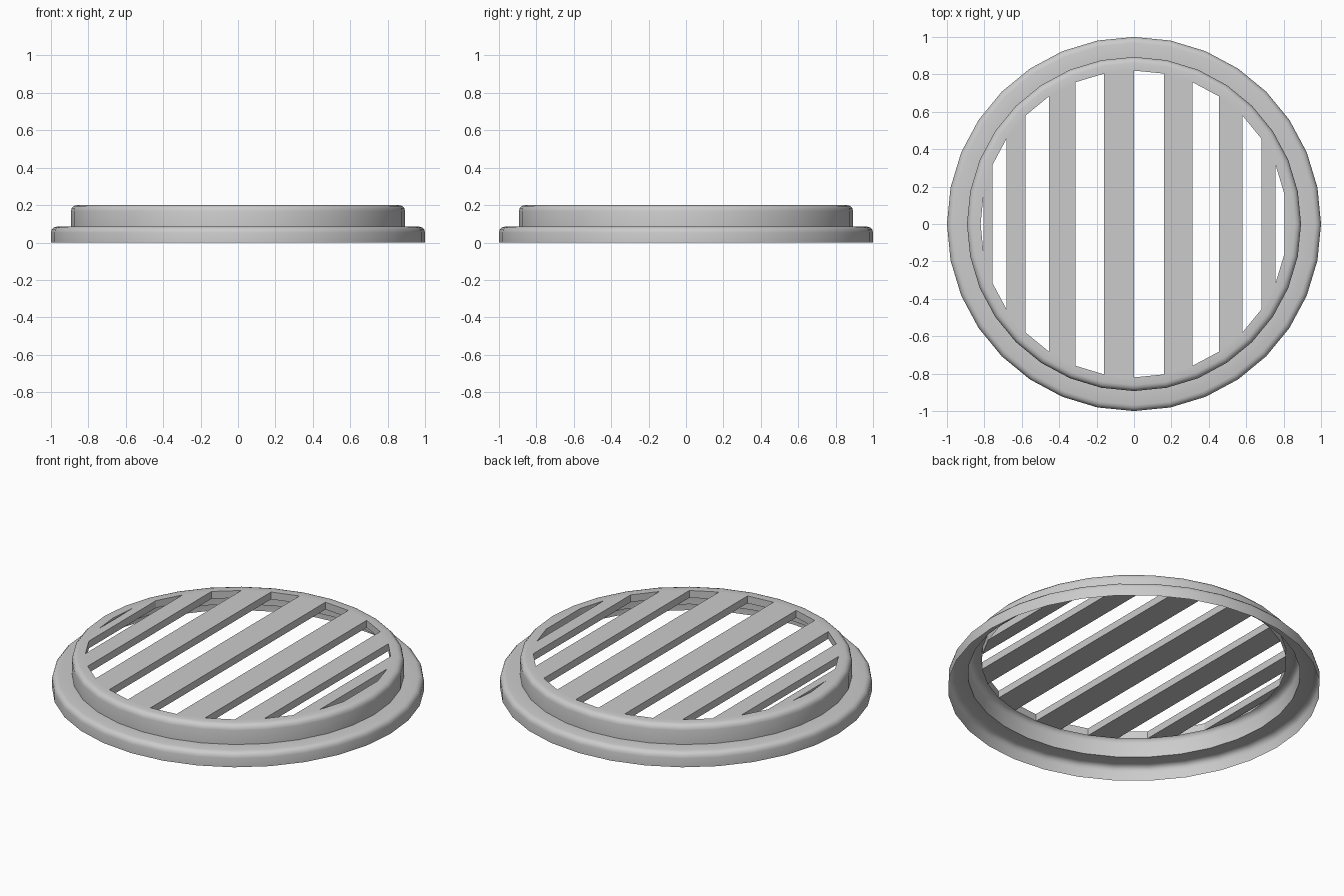
import bpy, bmesh
from math import sin, cos, radians, pi

if "Cube" in bpy.data.objects:
    bpy.data.objects.remove(bpy.data.objects["Cube"])

N = 32                 # sides of the round vent
R_HOLE = 0.82          # radius of the slotted area
TOP, LOW = 0.20, 0.157 # top and underside of the grille bars


def ring_point(r, k, z):
    a = 2 * pi * k / N
    return (r * cos(a), r * sin(a), z)


def rounded(r, z, rad=0.032):
    """Rounded outer corner, from the wall to the top."""
    return [(r - rad + rad * cos(radians(a)), z - rad + rad * sin(radians(a)))
            for a in (0, 30, 60, 90)]


def finish(bm, name, smooth):
    me = bpy.data.meshes.new(name)
    bm.to_mesh(me)
    bm.free()
    ob = bpy.data.objects.new(name, me)
    bpy.context.collection.objects.link(ob)
    if smooth:
        bpy.ops.object.select_all(action='DESELECT')
        ob.select_set(True)
        bpy.context.view_layer.objects.active = ob
        bpy.ops.object.shade_smooth_by_angle(angle=radians(40))
    return ob


# Thin stepped housing: flange, raised collar and flat rim
profile = ([(1.0, 0.0)] + rounded(1.0, 0.085) + [(0.893, 0.085)]
           + rounded(0.893, TOP) + [(R_HOLE, TOP)])
bm = bmesh.new()
rings = [[bm.verts.new(ring_point(r, k, z)) for k in range(N)] for r, z in profile]
for a, b in zip(rings, rings[1:]):
    for k in range(N):
        n = (k + 1) % N
        bm.faces.new((a[k], a[n], b[n], b[k]))
finish(bm, "vent_housing", True)

# Grille: columns between rim corners alternate between bar and slot
bars, ends = bmesh.new(), bmesh.new()
for i in range(N // 2):
    if i % 2 == 0:
        keys = [i, i + 1, -i - 1, -i]
        if i == 0:
            keys = [0, 1, -1]
        face = bars.faces.new([bars.verts.new(ring_point(R_HOLE, k, TOP)) for k in keys])
        new = bmesh.ops.extrude_face_region(bars, geom=[face], use_keep_orig=True)["geom"]
        for v in new:
            if isinstance(v, bmesh.types.BMVert):
                v.co.z = LOW
    else:
        # Short walls closing both ends of the slot
        for a, b in ((i, i + 1), (-i - 1, -i)):
            ends.faces.new([ends.verts.new(ring_point(R_HOLE, k, z))
                            for k, z in ((a, TOP), (b, TOP), (b, LOW), (a, LOW))])
bmesh.ops.recalc_face_normals(bars, faces=bars.faces)
finish(bars, "grille_bars", False)
finish(ends, "slot_end_walls", False)
